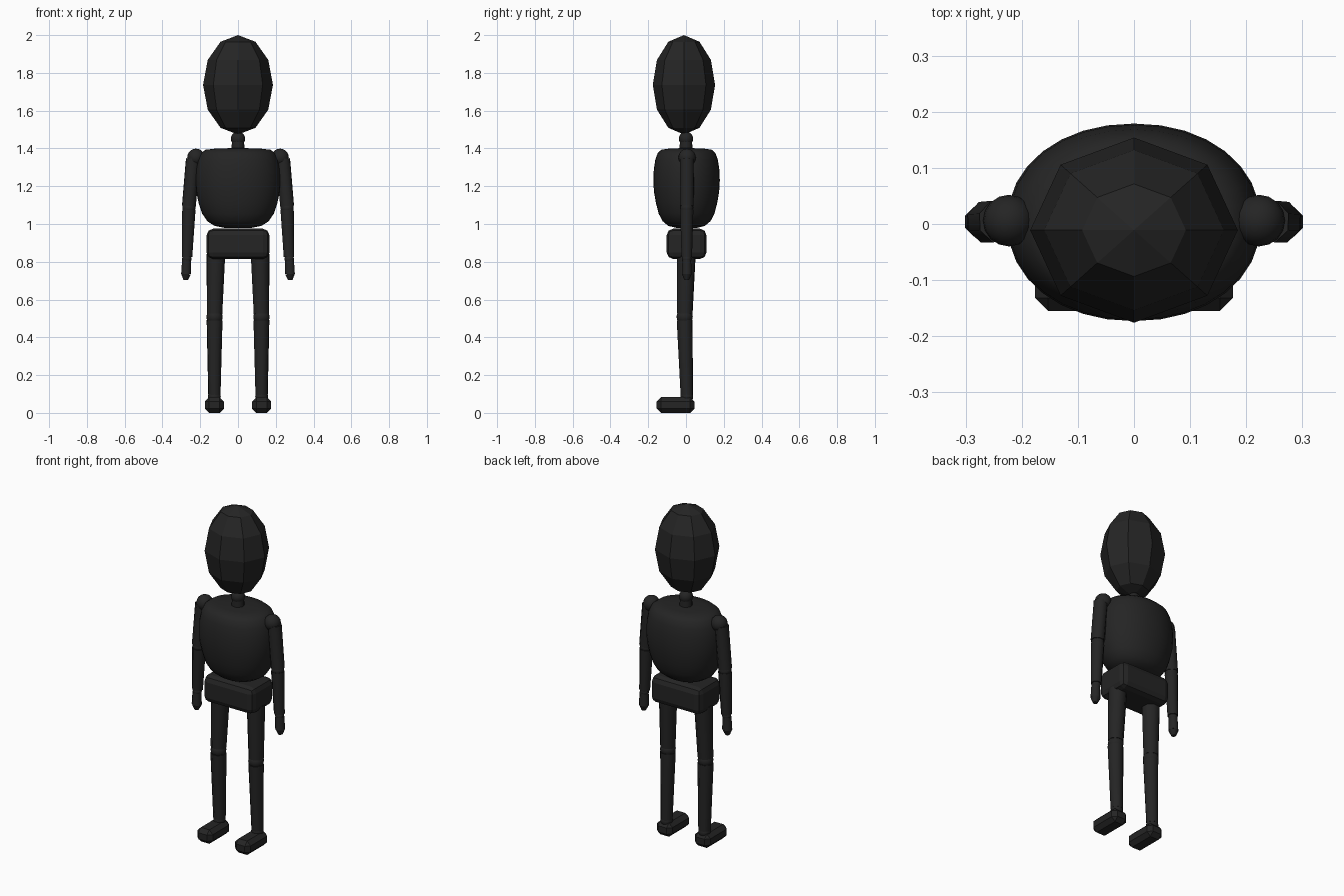
import bpy, bmesh, math
from mathutils import Vector, Matrix

if "Cube" in bpy.data.objects:
    bpy.data.objects.remove(bpy.data.objects["Cube"])

mat = bpy.data.materials.new("charcoal black")
mat.diffuse_color = (0.018, 0.018, 0.018, 1)
mat.use_nodes = True
mat.node_tree.nodes["Principled BSDF"].inputs["Base Color"].default_value = mat.diffuse_color


def finish(name, bm, smooth):
    bmesh.ops.recalc_face_normals(bm, faces=bm.faces)
    for f in bm.faces:
        f.smooth = smooth
    me = bpy.data.meshes.new(name)
    bm.to_mesh(me)
    bm.free()
    me.materials.append(mat)
    ob = bpy.data.objects.new(name, me)
    bpy.context.collection.objects.link(ob)
    return ob


def lathe(name, profile, sides, rx, ry, cy=0, power=2, smooth=True):
    """Stack of scaled oval rings; profile holds (relative radius, z)."""
    bm = bmesh.new()
    rings = []
    for r, z in profile:
        ring = []
        for i in range(sides):
            a = 2 * math.pi * i / sides
            c, s = math.cos(a), math.sin(a)
            x = math.copysign(abs(c) ** (2 / power), c)
            y = math.copysign(abs(s) ** (2 / power), s)
            ring.append(bm.verts.new((rx * r * x, cy + ry * r * y, z)))
        rings.append(ring)
    for a, b in zip(rings, rings[1:]):
        for i in range(sides):
            j = (i + 1) % sides
            bm.faces.new((a[i], a[j], b[j], b[i]))
    bm.faces.new(rings[0])
    bm.faces.new(rings[-1])
    bmesh.ops.remove_doubles(bm, verts=bm.verts, dist=0.0005)
    return finish(name, bm, smooth)


def ball(name, loc, r):
    bm = bmesh.new()
    bmesh.ops.create_uvsphere(bm, u_segments=16, v_segments=10, radius=r,
                              matrix=Matrix.Translation(loc))
    return finish(name, bm, True)


def limb(name, a, b, ra, rb, sides=8):
    """Tapered tube from a down to b."""
    a, b = Vector(a), Vector(b)
    bm = bmesh.new()
    m = (Matrix.Translation((a + b) / 2)
         @ (b - a).to_track_quat('Z', 'Y').to_matrix().to_4x4()
         @ Matrix.Rotation(math.pi / sides, 4, 'Z'))
    bmesh.ops.create_cone(bm, cap_ends=True, segments=sides, radius1=ra,
                          radius2=rb, depth=(b - a).length, matrix=m)
    ob = finish(name, bm, True)
    for p in ob.data.polygons:
        p.use_smooth = len(p.vertices) == 4
    for e in ob.data.edges:
        za, zb = (ob.data.vertices[v].co.z for v in e.vertices)
        e.use_edge_sharp = abs(za - zb) < 0.02
    return ob


def block(name, lo, hi, bevel, segments=1):
    lo, hi = Vector(lo), Vector(hi)
    bm = bmesh.new()
    bmesh.ops.create_cube(bm, size=1, matrix=Matrix.Translation((lo + hi) / 2)
                          @ Matrix.Diagonal((*(hi - lo), 1)))
    bmesh.ops.bevel(bm, geom=bm.edges[:], offset=bevel, segments=segments,
                    profile=0.5, affect='EDGES')
    return finish(name, bm, False)


# Faceted egg head and neck
head = [(math.cos(math.radians(a)), 1.737 + 0.263 * math.sin(math.radians(a)))
        for a in range(-90, 91, 30)]
lathe("head", head, 8, 0.185, 0.165, -0.011, smooth=False)
ball("neck_joint", (0, 0, 1.452), 0.038)
limb("neck", (0, 0, 1.45), (0, 0, 1.38), 0.033, 0.036, 12)

# Rounded chest
chest = [(0, .978), (.32, .98), (.55, .99), (.72, 1.015), (.84, 1.055), (.92, 1.11),
         (.98, 1.17), (1, 1.23), (.985, 1.29), (.94, 1.34), (.87, 1.375),
         (.76, 1.393), (.5, 1.4), (0, 1.402)]
lathe("chest", chest, 32, 0.226, 0.176, 0.003, 2.1)

# Pelvis
block("pelvis", (-.166, -.102, .815), (.166, .108, .975), 0.034, 2)

# Arms and legs, one set per side
for side, s in (("left", 1), ("right", -1)):
    ball(side + "_shoulder", (s * .223, .006, 1.353), 0.046)
    limb(side + "_upper_arm", (s * .238, .005, 1.345), (s * .26, .004, 1.095), .040, .039)
    ball(side + "_elbow", (s * .26, .004, 1.085), 0.035)
    limb(side + "_forearm", (s * .26, .004, 1.075), (s * .27, .004, .825), .038, .030)
    ball(side + "_wrist", (s * .271, .004, .815), 0.025)
    # Hand: short taper ending in a blunt tip
    limb(side + "_hand", (s * .273, .004, .81), (s * .275, .004, .735), .025, .028)
    limb(side + "_fingertips", (s * .275, .004, .735), (s * .277, .004, .703), .028, .013)

    limb(side + "_thigh", (s * .117, .002, .84), (s * .124, -.006, .525), .052, .043)
    ball(side + "_knee", (s * .124, -.007, .508), 0.043)
    limb(side + "_shin", (s * .124, -.007, .49), (s * .125, .004, .095), .044, .034)
    ball(side + "_ankle", (s * .125, .004, .085), 0.034)
    block(side + "_foot", (s * .125 - .051, -.155, 0), (s * .125 + .051, .045, .083), 0.023)
